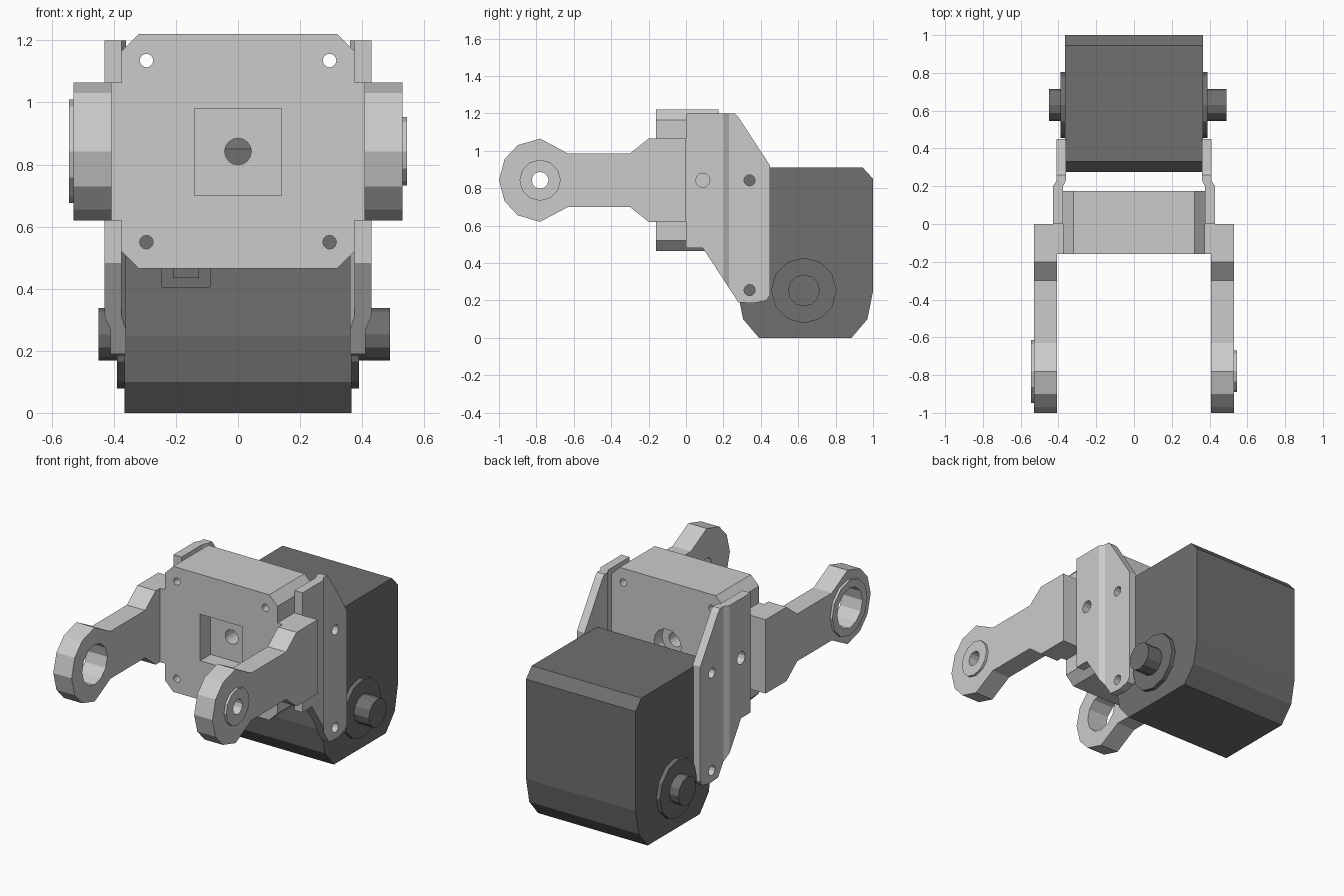
import bpy, bmesh
from math import cos, sin, pi

if "Cube" in bpy.data.objects:
    bpy.data.objects.remove(bpy.data.objects["Cube"])


def prism(name, pts, axis, a, b):
    """Extrude a flat profile along an axis from a to b."""
    place = {'x': lambda p, t: (t, p[0], p[1]),
             'y': lambda p, t: (p[0], t, p[1]),
             'z': lambda p, t: (p[0], p[1], t)}[axis]
    bm = bmesh.new()
    lo = [bm.verts.new(place(p, a)) for p in pts]
    hi = [bm.verts.new(place(p, b)) for p in pts]
    bm.faces.new(lo)
    bm.faces.new(hi)
    n = len(pts)
    for i in range(n):
        j = (i + 1) % n
        bm.faces.new((lo[i], lo[j], hi[j], hi[i]))
    bmesh.ops.recalc_face_normals(bm, faces=bm.faces)
    mesh = bpy.data.meshes.new(name)
    bm.to_mesh(mesh)
    bm.free()
    ob = bpy.data.objects.new(name, mesh)
    bpy.context.collection.objects.link(ob)
    return ob


def ring(u, v, r, n=12):
    return [(u + r * cos(2 * pi * i / n), v + r * sin(2 * pi * i / n)) for i in range(n)]


def rect(u0, u1, v0, v1):
    return [(u0, v0), (u1, v0), (u1, v1), (u0, v1)]


def boolean(ob, cutters, op='DIFFERENCE'):
    """Apply boolean cuts and delete the cutters."""
    for c in cutters:
        m = ob.modifiers.new("cut", 'BOOLEAN')
        m.operation, m.object, m.solver = op, c, 'EXACT'
    dg = bpy.context.evaluated_depsgraph_get()
    mesh = bpy.data.meshes.new_from_object(ob.evaluated_get(dg))
    ob.modifiers.clear()
    ob.data = mesh
    for c in cutters:
        bpy.data.objects.remove(c)


dark = bpy.data.materials.new("dark_grey")
dark.diffuse_color = (0.16, 0.16, 0.16, 1)
dark.use_nodes = True
dark.node_tree.nodes["Principled BSDF"].inputs["Base Color"].default_value = dark.diffuse_color

# motor body with a connector socket in its front
motor = prism("motor_body", [
    (0.39, 0), (0.885, 0), (0.97, 0.10), (1.0, 0.25), (1.0, 0.85), (0.945, 0.91),
    (0.33, 0.91), (0.275, 0.85), (0.275, 0.25), (0.305, 0.10)], 'x', -0.365, 0.365)
boolean(motor, [prism("cutter", rect(-0.245, -0.09, 0.405, 0.55), 'y', 0.2, 0.33)])
plug = prism("connector_plug", rect(-0.21, -0.125, 0.435, 0.52), 'y', 0.28, 0.34)

# output hub and shaft
hub = prism("motor_hub", ring(0.63, 0.253, 0.175), 'x', -0.39, 0.39)
shaft = prism("motor_shaft", ring(0.63, 0.253, 0.085), 'x', -0.45, 0.49)
for ob in (motor, plug, hub, shaft):
    ob.data.materials.append(dark)

# central block with chamfered corners, pockets and screw holes
block = prism("central_block", [
    (-0.32, 0.465), (0.32, 0.465), (0.375, 0.52), (0.375, 1.165),
    (0.32, 1.22), (-0.32, 1.22), (-0.375, 1.165), (-0.375, 0.52)], 'y', -0.16, 0.175)
cuts = [prism("cutter", rect(-0.14, 0.14, 0.70, 0.98), 'y', -0.3, -0.06),
        prism("cutter", ring(0, 0.842, 0.09, 16), 'y', 0.10, 0.3),
        prism("cutter", ring(0, 0.842, 0.043, 16), 'y', -0.3, 0.3)]
cuts += [prism("cutter", ring(x, z, 0.022), 'y', -0.3, 0.3)
         for x in (-0.295, 0.295) for z in (0.55, 1.135)]
boolean(block, cuts)

arm_top = [(0, 1.065), (-0.2, 1.065), (-0.3, 0.985), (-0.63, 0.985), (-0.78, 1.065),
           (-0.9, 1.03), (-0.97, 0.955)]
arm = arm_top + [(-1.0, 0.8425)] + [(y, 1.685 - z) for y, z in reversed(arm_top)]
plate_outline = [(0, 1.2), (0.26, 1.2), (0.28, 1.18), (0.45, 0.92), (0.45, 0.23),
                 (0.43, 0.2), (0.36, 0.185), (0.28, 0.19), (0.09, 0.48), (0, 0.48)]

for side, s, boss_r, hole_r in (("left", -1, 0.167, 0.12), ("right", 1, 0.11, 0.045)):
    # joggled side plate: side outline intersected with its bent section
    plate = prism(side + "_side_plate", plate_outline, 'x', s * 0.3, s * 0.5)
    bend = [(0.376, -0.1), (0.43, -0.1), (0.43, 0.2), (0.41, 0.23), (0.41, 0.6),
            (0.36, 0.6), (0.36, 0.23), (0.376, 0.2)]
    boolean(plate, [prism("cutter", [(s * x, y) for x, y in bend], 'z', 0, 1.5)], 'INTERSECT')
    boolean(plate, [prism("cutter", ring(y, z, r), 'x', s * 0.3, s * 0.5)
                    for y, z, r in ((0.09, 0.842, 0.038), (0.34, 0.842, 0.03), (0.34, 0.255, 0.03))])

    # shoulder joining the block to the arm
    prism(side + "_shoulder", rect(-0.16, 0, 0.62, 1.065), 'x', s * 0.374, s * 0.41)

    # fork arm and its raised eye ring
    a = prism(side + "_fork_arm", arm, 'x', s * 0.408, s * 0.53)
    e = prism(side + "_eye_ring", ring(-0.78, 0.8425, boss_r), 'x', s * 0.53, s * 0.545)
    for ob in (a, e):
        boolean(ob, [prism("cutter", ring(-0.78, 0.8425, hole_r), 'x', s * 0.3, s * 0.7)])
